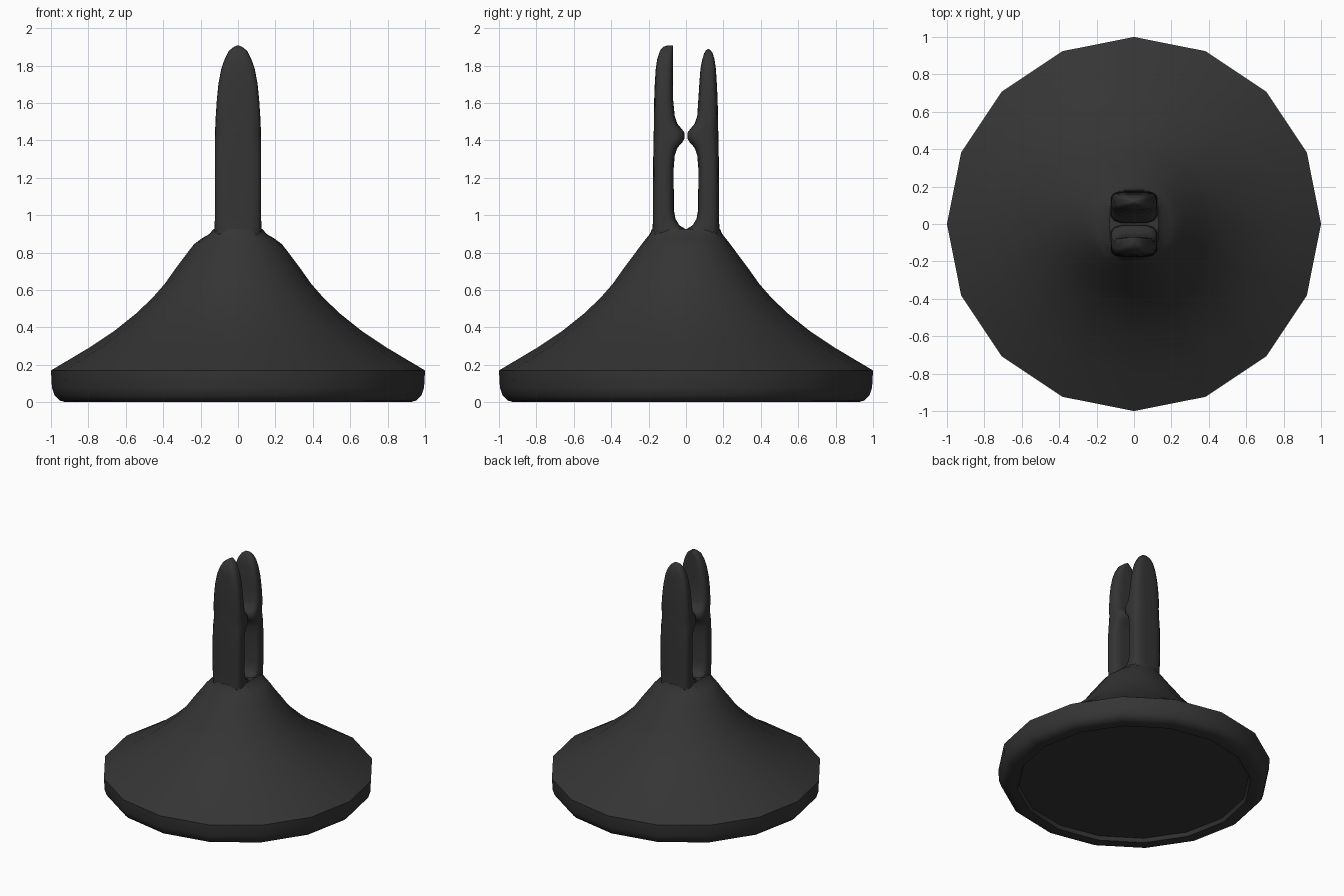
import bpy, bmesh, math

mat = bpy.data.materials.new("dark_plastic")
mat.diffuse_color = (0.035, 0.035, 0.035, 1)


def ring(z, rx, ry, cy=0.0, power=2.0, sides=16):
    """Superellipse ring: power 2 is round, higher is boxier."""
    pts = []
    for i in range(sides):
        a = 2 * math.pi * i / sides
        c, s = math.cos(a), math.sin(a)
        r = (abs(c) ** power + abs(s) ** power) ** (-1 / power)
        pts.append((rx * r * c, cy + ry * r * s, z))
    return pts


def loft(name, rings, angle):
    bm = bmesh.new()
    loops = [[bm.verts.new(p) for p in r] for r in rings]
    for a, b in zip(loops, loops[1:]):
        n = len(a)
        for i in range(n):
            j = (i + 1) % n
            bm.faces.new((a[i], a[j], b[j], b[i]))
    bm.faces.new(loops[0][::-1])
    bm.faces.new(loops[-1])
    bmesh.ops.recalc_face_normals(bm, faces=bm.faces)
    me = bpy.data.meshes.new(name)
    bm.to_mesh(me)
    bm.free()
    me.materials.append(mat)
    ob = bpy.data.objects.new(name, me)
    bpy.context.collection.objects.link(ob)
    bpy.ops.object.select_all(action='DESELECT')
    ob.select_set(True)
    bpy.context.view_layer.objects.active = ob
    bpy.ops.object.shade_smooth_by_angle(angle=math.radians(angle))
    return ob


# Flared base: recessed underside, rounded rim, concave cone
profile = [(0.845, 0.028), (0.86, 0), (0.92, 0), (0.955, 0.01), (0.98, 0.035),
           (0.995, 0.08), (1, 0.17), (0.79, 0.295), (0.66, 0.382), (0.55, 0.47),
           (0.46, 0.555), (0.39, 0.635), (0.33, 0.72), (0.27, 0.80)]
rings = [ring(z, r, r) for r, z in profile]
# Neck blends from round to the boxy stem
for z, rx, ry, p in [(0.845, 0.235, 0.237, 2.1), (0.875, 0.195, 0.213, 2.4),
                     (0.90, 0.152, 0.193, 3.0), (0.927, 0.130, 0.182, 4.0)]:
    rings.append(ring(z, rx, ry, 0, p))
loft("flared_base", rings, 40)

# Lower part of a prong: z, half width, inner y, outer y
shaft = [(0.88, 0.125, 0.0, 0.178), (0.927, 0.127, 0.004, 0.180),
         (0.945, 0.125, 0.035, 0.178), (0.98, 0.124, 0.056, 0.177),
         (1.03, 0.124, 0.065, 0.177), (1.25, 0.124, 0.066, 0.176),
         (1.32, 0.124, 0.060, 0.175), (1.36, 0.124, 0.046, 0.174),
         (1.39, 0.124, 0.020, 0.174), (1.41, 0.124, 0.007, 0.173),
         (1.44, 0.123, 0.007, 0.173), (1.46, 0.122, 0.022, 0.172),
         (1.49, 0.121, 0.047, 0.171), (1.53, 0.119, 0.060, 0.171)]
front_tip = [(1.62, 0.113, 0.069, 0.170), (1.70, 0.105, 0.070, 0.167),
             (1.78, 0.090, 0.070, 0.162), (1.83, 0.073, 0.070, 0.155),
             (1.88, 0.048, 0.070, 0.139), (1.90, 0.022, 0.070, 0.122),
             (1.908, 0.004, 0.070, 0.100)]
back_tip = [(1.62, 0.112, 0.066, 0.169), (1.70, 0.103, 0.071, 0.165),
            (1.78, 0.087, 0.077, 0.160), (1.83, 0.068, 0.086, 0.153),
            (1.865, 0.045, 0.097, 0.143), (1.882, 0.022, 0.107, 0.132),
            (1.888, 0.004, 0.117, 0.121)]

# Two facing clip prongs
for name, side, tip in (("front_prong", -1, front_tip), ("back_prong", 1, back_tip)):
    loft(name, [ring(z, w, (yo - yi) / 2, side * (yi + yo) / 2, 4.0, 24)
                for z, w, yi, yo in shaft + tip], 60)
